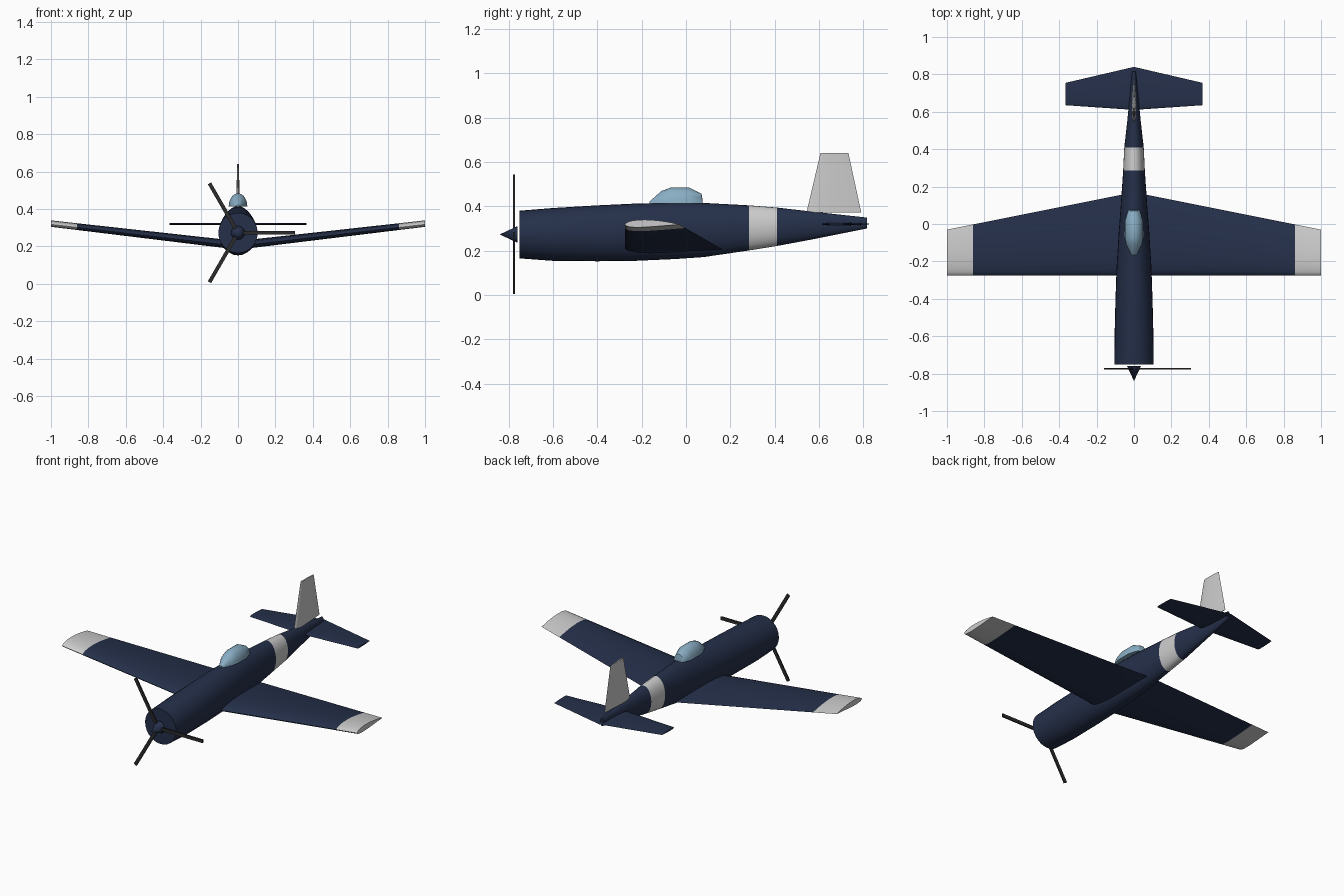
import bpy, bmesh
from math import sin, cos, pi, sqrt, radians
from mathutils import Matrix

if "Cube" in bpy.data.objects:
    bpy.data.objects.remove(bpy.data.objects["Cube"])


def material(name, rgb):
    m = bpy.data.materials.new(name)
    m.diffuse_color = (*rgb, 1)
    m.use_nodes = True
    m.node_tree.nodes["Principled BSDF"].inputs["Base Color"].default_value = m.diffuse_color
    return m


NAVY = material("navy", (0.018, 0.029, 0.068))
WHITE = material("off_white", (0.72, 0.72, 0.70))
GLASS = material("canopy_blue", (0.25, 0.42, 0.55))
BLACK = material("propeller_black", (0.025, 0.025, 0.025))


def finish(name, bm, mats, angle=40):
    bmesh.ops.recalc_face_normals(bm, faces=bm.faces)
    me = bpy.data.meshes.new(name)
    bm.to_mesh(me)
    bm.free()
    ob = bpy.data.objects.new(name, me)
    bpy.context.collection.objects.link(ob)
    for m in mats:
        me.materials.append(m)
    bpy.ops.object.select_all(action='DESELECT')
    ob.select_set(True)
    bpy.context.view_layer.objects.active = ob
    bpy.ops.object.shade_smooth_by_angle(angle=radians(angle))
    return ob


def loft(name, rings, mats, second=(), angle=40):
    """Skin closed rings in order; spans listed in `second` use material 1."""
    bm = bmesh.new()
    vs = [[bm.verts.new(p) for p in r] for r in rings]
    n = len(vs[0])
    for i in range(len(vs) - 1):
        for j in range(n):
            k = (j + 1) % n
            f = bm.faces.new((vs[i][j], vs[i][k], vs[i + 1][k], vs[i + 1][j]))
            f.material_index = int(i in second)
    for ring, span in ((vs[0], 0), (vs[-1], len(vs) - 2)):
        f = bm.faces.new(ring)
        f.material_index = int(span in second)
    return finish(name, bm, mats, angle)


def airfoil(lead, trail, thick, camber=0.0, n=12):
    """Closed loop of (chord position, height) with a sharp trailing edge."""
    def half(u):
        return thick * 5 * (0.2969 * sqrt(u) - 0.126 * u - 0.3516 * u**2
                            + 0.2843 * u**3 - 0.1036 * u**4)
    pts = []
    for i in range(2 * n):
        a = pi * i / n
        u = (1 + cos(a)) / 2
        side = 1 if i <= n else -1
        h = side * half(u) + camber * 4 * u * (1 - u)
        pts.append((lead + (trail - lead) * u, h))
    return pts


# fuselage: y, half width, bottom z, top z
stations = [(-0.75, 0.105, 0.165, 0.38), (-0.60, 0.104, 0.154, 0.392),
            (-0.40, 0.099, 0.152, 0.404), (-0.23, 0.093, 0.154, 0.412),
            (-0.05, 0.082, 0.162, 0.416), (0.08, 0.072, 0.171, 0.415),
            (0.285, 0.058, 0.201, 0.404), (0.41, 0.052, 0.221, 0.394),
            (0.55, 0.036, 0.247, 0.378), (0.815, 0.01, 0.30, 0.349)]
rings = []
for y, w, lo, hi in stations:
    rings.append([(w * cos(2 * pi * i / 28), y,
                   (lo + hi) / 2 + (hi - lo) / 2 * sin(2 * pi * i / 28))
                  for i in range(28)])
loft("fuselage", rings, [NAVY, WHITE], second=(6,))

# wing with dihedral and pale tips
rings = []
for x in (-1, -0.86, 0, 0.86, 1):
    a = abs(x)
    sec = airfoil(-0.275, 0.17 - 0.2 * a, 0.046 - 0.012 * a, 0.005)
    rings.append([(x, y, 0.202 + 0.116 * a + h) for y, h in sec])
loft("wing", rings, [NAVY, WHITE], second=(0, 3))

# tailplane
rings = []
for x in (-0.365, 0, 0.365):
    a = abs(x) / 0.365
    sec = airfoil(0.61 + 0.025 * a, 0.84 - 0.085 * a, 0.015 - 0.006 * a)
    rings.append([(x, y, 0.32 + h) for y, h in sec])
loft("tailplane", rings, [NAVY])

# fin
rings = []
for z, lead, trail, t in ((0.371, 0.543, 0.79, 0.021), (0.64, 0.606, 0.732, 0.010)):
    rings.append([(h, y, z) for y, h in airfoil(lead, trail, t)])
loft("fin", rings, [WHITE])

# canopy: y, half width, height
rings = []
for y, w, h in ((-0.165, 0.014, 0.008), (-0.11, 0.042, 0.056), (-0.07, 0.05, 0.071),
                (0.015, 0.05, 0.071), (0.07, 0.032, 0.043), (0.074, 0.03, 0.02)):
    rings.append([(w * cos(pi * i / 10), y, 0.413 + h * sin(pi * i / 10))
                  for i in range(11)])
loft("canopy", rings, [GLASS])

# spinner
HUB_Z = 0.273
bm = bmesh.new()
bmesh.ops.create_cone(bm, cap_ends=True, segments=20, radius1=0.037, radius2=0, depth=0.08,
                      matrix=Matrix.Translation((0, -0.80, HUB_Z)) @ Matrix.Rotation(pi / 2, 4, 'X'))
finish("spinner", bm, [NAVY])

# three propeller blades
for i in range(3):
    bm = bmesh.new()
    bmesh.ops.create_cube(bm, size=1, matrix=Matrix.Translation((0, -0.775, HUB_Z))
                          @ Matrix.Rotation(2 * pi * i / 3, 4, 'Y')
                          @ Matrix.Translation((0.1525, 0, 0))
                          @ Matrix.Diagonal((0.305, 0.008, 0.02, 1)))
    finish(f"propeller_blade_{i + 1}", bm, [BLACK], 30)
